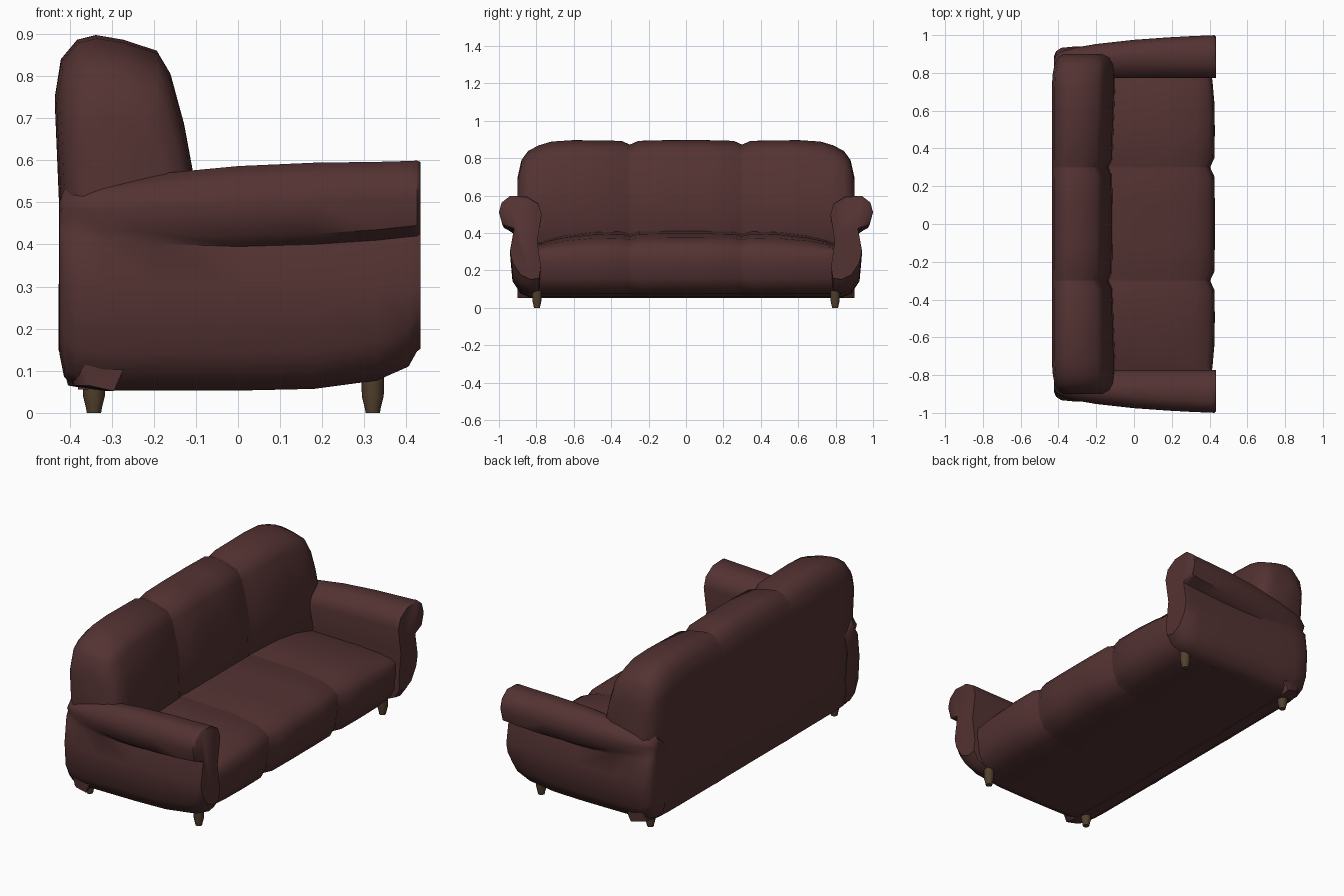
import bpy, bmesh, math

cube = bpy.data.objects.get("Cube")
if cube:
    bpy.data.objects.remove(cube, do_unlink=True)


def material(name, rgb, rough):
    m = bpy.data.materials.new(name)
    m.use_nodes = True
    m.diffuse_color = (*rgb, 1)
    node = m.node_tree.nodes["Principled BSDF"]
    node.inputs["Base Color"].default_value = (*rgb, 1)
    node.inputs["Roughness"].default_value = rough
    return m


leather = material("oxblood leather", (0.088, 0.032, 0.032), 0.6)
wood = material("dark wood", (0.085, 0.052, 0.026), 0.6)


def loft(name, rings, mat, angle=50):
    """Skin a row of equal closed rings and cap both ends."""
    bm = bmesh.new()
    rows = [[bm.verts.new(p) for p in ring] for ring in rings]
    n = len(rows[0])
    for a, b in zip(rows, rows[1:]):
        for i in range(n):
            j = (i + 1) % n
            bm.faces.new((a[i], a[j], b[j], b[i]))
    bm.faces.new(rows[0])
    bm.faces.new(rows[-1])
    bmesh.ops.recalc_face_normals(bm, faces=bm.faces)
    mesh = bpy.data.meshes.new(name)
    bm.to_mesh(mesh)
    bm.free()
    mesh.materials.append(mat)
    ob = bpy.data.objects.new(name, mesh)
    bpy.context.collection.objects.link(ob)
    bpy.ops.object.select_all(action='DESELECT')
    ob.select_set(True)
    bpy.context.view_layer.objects.active = ob
    bpy.ops.object.shade_smooth_by_angle(angle=math.radians(angle))
    return ob


def mirrored(half):
    """Stations given from the centre outwards, repeated on both sides."""
    return [(-s[0], *s[1:]) for s in reversed(half)] + half


# Backrest: side profile swept across the width, pinched at the two seams
BACK = [(-.31, .052), (-.40, .065), (-.425, .15), (-.424, .5), (-.435, .75),
        (-.42, .84), (-.38, .886), (-.335, .897), (-.27, .886), (-.19, .86),
        (-.16, .81), (-.128, .69), (-.108, .58), (-.10, .35)]


def back_ring(y, top, rear, front):
    ring = []
    for x, z in BACK:
        if z > .5:
            z = .5 + (z - .5) * (top - .5) / .397
        t = (x + .435) / .335
        ring.append((x + rear * (1 - t) - front * t, y, z))
    return ring


back_half = [(.1, .897, 0, .012), (.255, .893, 0, .014), (.298, .874, 0, .034),
             (.302, .874, 0, .034), (.345, .893, 0, .012), (.6, .897, 0, .004),
             (.72, .889, 0, 0), (.79, .868, .004, 0), (.845, .838, .014, .005),
             (.88, .79, .03, .022), (.9, .70, .06, .06)]
loft("backrest", [back_ring(*s) for s in mirrored(back_half)], leather)

# Seat: three cushions in one sweep, sagging where they meet the arms
SEAT = [(-.38, .055), (.16, .057), (.31, .075), (.385, .105), (.415, .16),
        (.428, .25), (.42, .31), (.395, .345), (.33, .375), (.18, .397),
        (-.10, .41), (-.38, .41)]


def seat_ring(y, drop, pull):
    ring = []
    for x, z in SEAT:
        if z > .3:
            z -= drop * (z - .3) / .11
        if x > .3:
            x -= pull
        ring.append((x, y, z))
    return ring


seat_half = [(.1, 0, 0), (.25, .002, .002), (.298, .015, .024), (.302, .015, .024),
             (.35, .002, .002), (.5, .006, 0), (.65, .025, .003), (.75, .05, .012),
             (.82, .075, .02)]
loft("seat_cushions", [seat_ring(*s) for s in mirrored(seat_half)], leather)


# Arms: rolled-top section swept from front to back
def arm_ring(side, x, bottom, top, under, outer, shrink):
    mid = (top + under) / 2
    pts = [(.785, bottom + .008), (.83, bottom), (.885, bottom + .025),
           (.928, bottom + .09), (.942, .30), (.92, under),
           (outer - .018, under + .025), (outer, mid),
           (outer - .014, top - .04), (outer - .06, top - .004),
           (.85, top - .008), (.79, top - .045), (.772, .5 + (top - .6) * .5),
           (.795, .36), (.776, .22)]
    return [(x, side * (y if y < .85 else .85 + (y - .85) * shrink), z)
            for y, z in pts]


ARM = [(.433, .152, .60, .425, .995, .98), (.425, .146, .603, .42, 1.0, 1),
       (.405, .11, .602, .418, .998, 1), (.33, .077, .60, .41, .996, 1),
       (.18, .057, .598, .40, .988, 1), (0, .053, .59, .395, .975, 1),
       (-.2, .053, .571, .402, .953, 1), (-.32, .053, .557, .41, .935, .97),
       (-.385, .063, .547, .417, .92, .9), (-.413, .085, .533, .43, .91, .7),
       (-.424, .14, .51, .44, .90, .4)]
for side, word in ((1, "left"), (-1, "right")):
    loft(word + "_arm", [arm_ring(side, *s) for s in ARM], leather)

# Feet: short tapered turned legs
for fx, end in ((.32, "front"), (-.342, "back")):
    for side, word in ((1, "left"), (-1, "right")):
        rings = [[(fx + r * math.cos(a * math.pi / 5),
                   side * .797 + r * math.sin(a * math.pi / 5), z)
                  for a in range(10)]
                 for z, r in ((0, .017), (.012, .019), (.04, .026), (.1, .027))]
        loft(f"{end}_{word}_foot", rings, wood)
